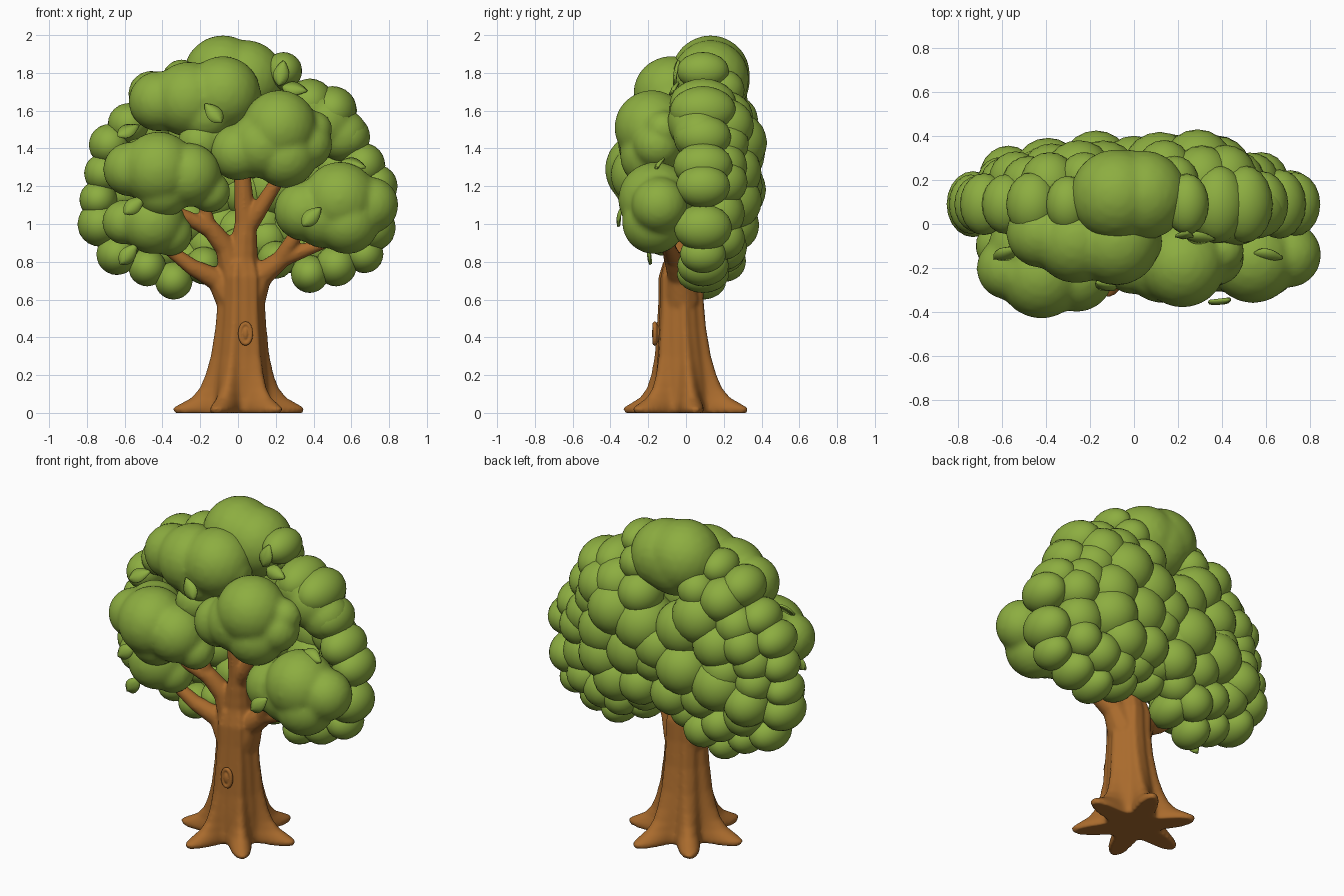
import bpy, bmesh, math, random
from mathutils import Vector, Matrix

if "Cube" in bpy.data.objects:
    bpy.data.objects.remove(bpy.data.objects["Cube"])

random.seed(4)


def material(name, rgb):
    m = bpy.data.materials.new(name)
    m.diffuse_color = (*rgb, 1)
    m.use_nodes = True
    m.node_tree.nodes["Principled BSDF"].inputs["Base Color"].default_value = m.diffuse_color
    return m


GREEN = material("leaf green", (0.265, 0.42, 0.052))
BROWN = material("bark brown", (0.40, 0.147, 0.026))


def finish(bm, name, mat, voxel=0, smooth=0):
    """Turn a bmesh into an object, optionally fused by remesh and softened."""
    bmesh.ops.recalc_face_normals(bm, faces=bm.faces)
    for f in bm.faces:
        f.smooth = True
    me = bpy.data.meshes.new(name)
    bm.to_mesh(me)
    bm.free()
    me.materials.append(mat)
    ob = bpy.data.objects.new(name, me)
    bpy.context.collection.objects.link(ob)
    if voxel:
        r = ob.modifiers.new("fuse", 'REMESH')
        r.mode, r.voxel_size, r.use_smooth_shade = 'VOXEL', voxel, True
        s = ob.modifiers.new("soften", 'SMOOTH')
        s.factor, s.iterations = 0.5, smooth
    return ob


def ball(bm, x, y, z, r, scale=(1, 1, 1), sub=3):
    m = Matrix.Translation((x, y, z)) @ Matrix.Diagonal((*scale, 1))
    bmesh.ops.create_icosphere(bm, subdivisions=sub, radius=r, matrix=m)


def limb(bm, pts):
    """Tapered limb: chain of close balls along (x, y, z, r) points."""
    for a, b in zip(pts, pts[1:]):
        a, b = Vector(a), Vector(b)
        for i in range(15):
            ball(bm, *a.lerp(b, i / 14), sub=2)


# Trunk: lofted sections with six root lobes (z, lobe radius, valley radius)
bm = bmesh.new()
SECTIONS = [(0, .345, .16), (.025, .355, .165), (.05, .31, .165), (.08, .255, .16),
            (.13, .212, .155), (.2, .183, .148), (.3, .157, .135), (.45, .137, .122),
            (.6, .125, .113), (.72, .125, .11), (.8, .10, .09)]
N = 96
rings = []
for z, tip, valley in SECTIONS:
    ring = []
    for i in range(N):
        t = math.tau * i / N
        lobe = ((1 + math.cos(6 * (t + math.radians(51)))) / 2) ** 1.4
        r = valley + (tip - valley) * lobe + .003 * math.sin(13 * t)
        k = min(1, z / .5)
        ring.append(bm.verts.new((.015 * k + r * math.cos(t), -.025 * k + r * math.sin(t), z)))
    rings.append(ring)
for a, b in zip(rings, rings[1:]):
    for i in range(N):
        j = (i + 1) % N
        bm.faces.new((a[i], a[j], b[j], b[i]))
bm.faces.new(rings[0])
bm.faces.new(rings[-1])

# Branches fused into the trunk
LIMBS = [
    [(.02, -.025, .7, .11), (.025, -.03, .82, .085), (.04, -.05, 1.0, .06), (.02, -.07, 1.3, .045)],
    [(.05, -.05, .98, .05), (.11, -.08, 1.07, .045), (.24, -.11, 1.28, .035)],
    [(-.02, -.03, .72, .08), (-.06, -.05, .87, .06), (-.14, -.08, .97, .05), (-.36, -.15, 1.08, .03)],
    [(-.14, -.08, .95, .04), (-.18, -.1, 1.1, .032)],
    [(-.02, -.02, .6, .1), (-.1, -.03, .7, .062), (-.24, -.07, .77, .045), (-.4, -.1, .89, .03)],
    [(.05, -.02, .6, .1), (.11, -.03, .72, .07), (.24, -.07, .82, .048), (.46, -.1, .9, .03)],
    [(.22, -.07, .81, .045), (.28, -.1, .9, .04), (.34, -.12, 1.0, .035)],
]
for pts in LIMBS:
    limb(bm, pts)
finish(bm, "trunk_and_branches", BROWN, 0.011, 4)

# Knot: raised oval ring with a bulging middle
bm = bmesh.new()
for i in range(28):
    t = math.tau * i / 28
    ball(bm, .04 + .028 * math.cos(t), -.165, .42 + .052 * math.sin(t), .013, sub=2)
ball(bm, .04, -.155, .42, .03, (.7, .9, 1.5))
finish(bm, "trunk_knot", BROWN, 0.005, 2)

# Soft foliage clusters at the front and crown (x, y, z, r)
CLUSTERS = {
    "foliage_left": [(-.57, -.2, 1.29, .145), (-.42, -.23, 1.29, .2), (-.26, -.23, 1.26, .17),
                     (-.15, -.2, 1.17, .11), (-.4, -.22, 1.18, .15), (-.5, -.1, 1.3, .16)],
    "foliage_lower_left": [(-.6, -.1, 1.01, .12), (-.45, -.14, 1.01, .17), (-.36, -.12, .95, .12)],
    "foliage_upper": [(-.42, -.04, 1.65, .16), (-.26, -.07, 1.66, .2), (-.08, -.08, 1.69, .2),
                      (0, -.08, 1.66, .13), (-.17, -.1, 1.58, .15)],
    "foliage_centre": [(.22, -.18, 1.51, .2), (.0, -.17, 1.38, .15), (.13, -.18, 1.42, .18),
                       (.37, -.15, 1.42, .13), (.25, -.18, 1.36, .17), (.4, -.12, 1.5, .1)],
    "foliage_middle": [(-.2, -.12, 1.43, .12), (-.1, -.1, 1.45, .1)],
    "foliage_right": [(.35, -.15, 1.07, .16), (.54, -.16, 1.13, .2), (.7, -.14, 1.1, .15),
                      (.58, -.17, 1.01, .17), (.46, -.14, 1.05, .18)],
    "foliage_crown": [(-.08, .13, 1.79, .21), (.04, .13, 1.77, .205), (-.04, .13, 1.76, .21)],
    "foliage_upper_right": [(.46, .06, 1.54, .16), (.55, .07, 1.47, .14), (.38, .04, 1.61, .13)],
}
for name, balls in CLUSTERS.items():
    bm = bmesh.new()
    for b in balls:
        ball(bm, *b)
    finish(bm, name, GREEN, 0.017, 5)

# Bumpy back canopy: outline of balls (x, z, r) repeated inward as a dome
OUTLINE = [(-.73, 1.0, .12), (-.71, 1.27, .105), (-.68, 1.42, .11), (-.58, 1.53, .11),
           (-.46, 1.69, .12), (-.3, 1.77, .1), (.24, 1.81, .1), (.38, 1.64, .13),
           (.5, 1.6, .13), (.58, 1.46, .12), (.66, 1.31, .12), (.73, 1.2, .115),
           (.71, .98, .125), (.67, .84, .1), (.52, .78, .11), (.38, .735, .1),
           (.2, .81, .1), (0, .88, .1), (-.18, .78, .1), (-.34, .7, .1),
           (-.48, .77, .1), (-.64, .84, .11), (-.74, 1.13, .1)]
CZ = 1.27
bm = bmesh.new()
for f, step, grow in ((1, 1, 1), (.8, 1, 1.1), (.54, 2, 1.3), (.26, 4, 1.35)):
    for k in range(0, len(OUTLINE), step):
        x, z, r = OUTLINE[k]
        j = 0 if f == 1 else random.uniform(-.02, .02)
        y = .09 + .155 * math.sqrt(1 - f ** 3) + j
        deep = random.uniform(1.2, 1.4) if f == 1 else random.uniform(.95, 1.1)
        ball(bm, x * f + j, y, CZ + (z - CZ) * f - j, r * grow, (1, deep, 1))
ball(bm, 0, .25, 1.27, .15)
finish(bm, "foliage_back", GREEN)

# Loose leaves: (x, y, z, roll in the front plane, tilt upward)
LEAVES = [(-.58, -.13, 1.5, 35, 40), (-.13, -.28, 1.59, 130, 20), (.23, -.05, 1.8, 80, 10),
          (.3, -.06, 1.72, -10, 35), (-.55, -.3, 1.1, 40, 15), (-.58, -.19, .84, 50, 0),
          (.61, -.14, 1.32, -15, 40), (.39, -.35, 1.04, 45, 10)]
for n, (x, y, z, roll, tilt) in enumerate(LEAVES):
    bm = bmesh.new()
    rows = []
    for i in range(11):
        t = i / 10
        w = .041 * math.sin(math.pi * t ** .8) ** .8 if 0 < i < 10 else .001
        px = (t - .5) * .13
        rows.append([bm.verts.new((px, s * w, -.008 * abs(s) - 2 * px * px))
                     for s in (-1, 0, 1)])
    for a, b in zip(rows, rows[1:]):
        for i in range(2):
            bm.faces.new((a[i], b[i], b[i + 1], a[i + 1]))
    ob = finish(bm, f"leaf_{n + 1}", GREEN)
    s = ob.modifiers.new("thickness", 'SOLIDIFY')
    s.thickness, s.offset = .012, 0
    face = Matrix.Rotation(math.radians(90 - tilt), 4, 'X')
    ob.matrix_world = (Matrix.Translation((x, y - .01, z)) @ face
                       @ Matrix.Rotation(math.radians(roll), 4, 'Z'))
